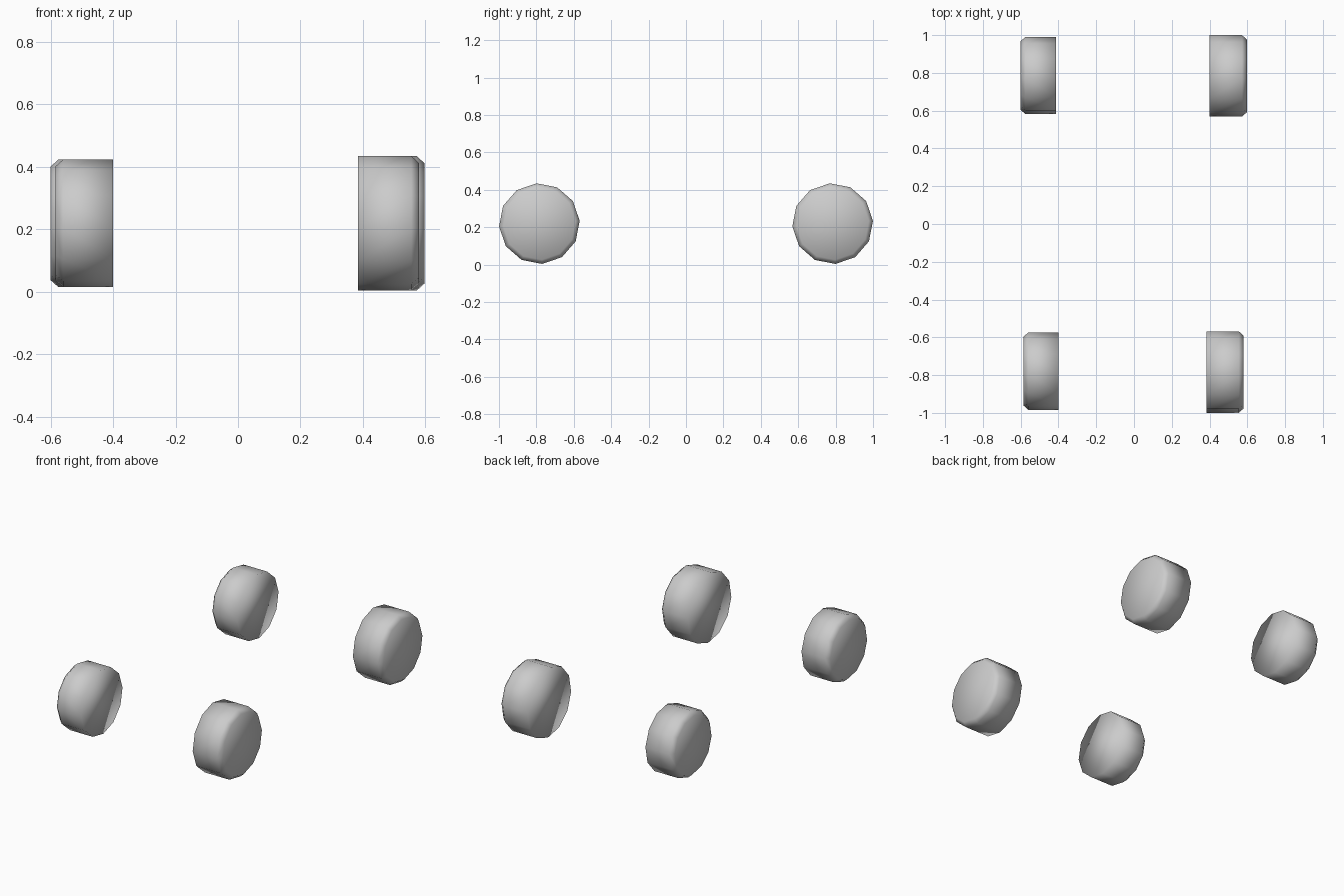
import bpy, bmesh
from math import sin, cos, radians, tau

if "Cube" in bpy.data.objects:
    bpy.data.objects.remove(bpy.data.objects["Cube"])

SIDES = 12


def wheel(name, x_in, x_out, y, z, r, phase=4):
    """Twelve-sided wheel with a chamfered outer rim and a plain inner edge."""
    s = 1 if x_out > x_in else -1
    c = 0.025
    bm = bmesh.new()
    rings = []
    for x, rad in ((x_in, r), (x_out - s * c, r), (x_out, r - c * 0.9)):
        rings.append([bm.verts.new((x,
                                    y + rad * sin(radians(phase) * -1 + tau * i / SIDES),
                                    z + rad * cos(radians(phase) * -1 + tau * i / SIDES)))
                      for i in range(SIDES)])
    # tread and chamfer
    for a, b in zip(rings, rings[1:]):
        for i in range(SIDES):
            j = (i + 1) % SIDES
            bm.faces.new((a[i], a[j], b[j], b[i]))
    # side discs
    bm.faces.new(rings[0])
    bm.faces.new(rings[-1])
    bmesh.ops.recalc_face_normals(bm, faces=bm.faces)
    for f in bm.faces:
        f.smooth = True
    me = bpy.data.meshes.new(name)
    bm.to_mesh(me)
    bm.free()
    ob = bpy.data.objects.new(name, me)
    bpy.context.collection.objects.link(ob)
    return ob


# the right pair is slightly larger than the left pair
wheel("wheel_front_right", 0.385, 0.58, -0.784, 0.219, 0.216)
wheel("wheel_back_right", 0.40, 0.597, 0.784, 0.219, 0.216)
wheel("wheel_front_left", -0.40, -0.585, -0.779, 0.219, 0.205)
wheel("wheel_back_left", -0.412, -0.60, 0.786, 0.219, 0.205)
